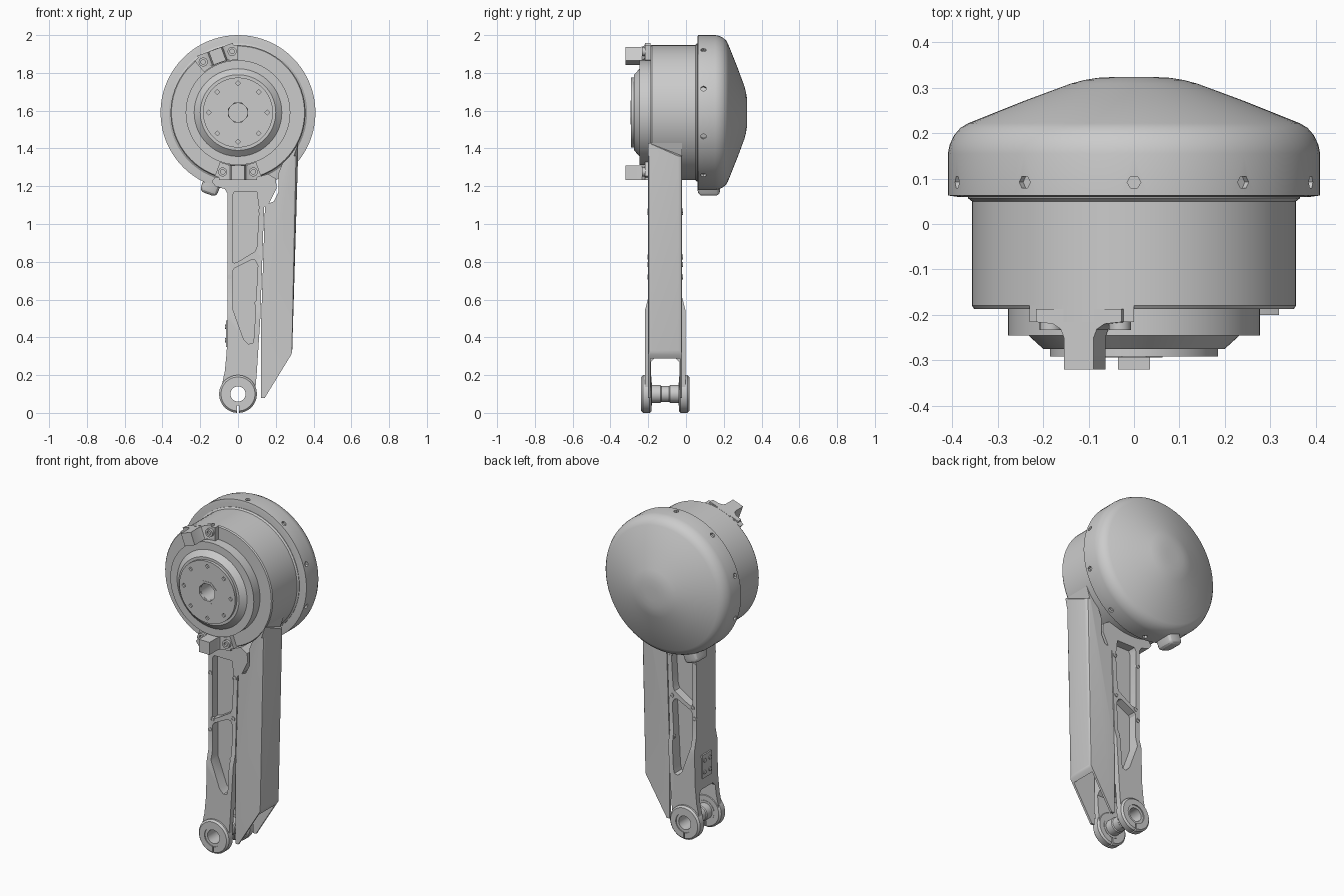
import bpy, bmesh
from math import sin, cos, pi, radians
from mathutils import Matrix, Vector

if "Cube" in bpy.data.objects:
    bpy.data.objects.remove(bpy.data.objects["Cube"])

HUB_Z, PIN_Z = 1.59, 0.1


def finish(name, bm, smooth=True):
    bmesh.ops.remove_doubles(bm, verts=bm.verts, dist=1e-5)
    bmesh.ops.recalc_face_normals(bm, faces=bm.faces)
    me = bpy.data.meshes.new(name)
    bm.to_mesh(me)
    bm.free()
    ob = bpy.data.objects.new(name, me)
    bpy.context.collection.objects.link(ob)
    if smooth:
        shade(ob)
    return ob


def activate(ob):
    bpy.ops.object.select_all(action='DESELECT')
    ob.select_set(True)
    bpy.context.view_layer.objects.active = ob


def shade(ob):
    activate(ob)
    bpy.ops.object.shade_smooth_by_angle(angle=radians(28))


def lathe(name, prof, cx=0, cz=0, seg=72, closed=False, turn=0):
    """Revolve (radius, y) points about an axis parallel to y."""
    bm = bmesh.new()
    rings = []
    for i in range(seg):
        a = 2 * pi * i / seg + turn
        rings.append([bm.verts.new((cx + r * cos(a), y, cz + r * sin(a))) for r, y in prof])
    n = len(prof)
    for i in range(seg):
        p, q = rings[i], rings[(i + 1) % seg]
        for j in range(n if closed else n - 1):
            k = (j + 1) % n
            bm.faces.new((p[j], p[k], q[k], q[j]))
    return finish(name, bm)


def prism(name, pts, a, b, axis='y', bevel=None, matrix=None):
    """Extrude a 2D outline between a and b along the given axis."""
    put = {'y': lambda u, v, w: (u, w, v), 'x': lambda u, v, w: (w, u, v),
           'z': lambda u, v, w: (u, v, w)}[axis]
    bm = bmesh.new()
    lo = [bm.verts.new(put(u, v, a)) for u, v in pts]
    hi = [bm.verts.new(put(u, v, b)) for u, v in pts]
    bm.faces.new(lo)
    bm.faces.new(hi[::-1])
    for i in range(len(pts)):
        j = (i + 1) % len(pts)
        bm.faces.new((lo[i], lo[j], hi[j], hi[i]))
    bmesh.ops.recalc_face_normals(bm, faces=bm.faces)
    if bevel:
        width, test = bevel
        bmesh.ops.bevel(bm, geom=[e for e in bm.edges if test(e)], offset=width,
                        segments=3, profile=0.5, affect='EDGES')
    if matrix:
        bm.transform(matrix)
    return finish(name, bm)


def box(name, x0, x1, y0, y1, z0, z1):
    return prism(name, [(x0, z0), (x1, z0), (x1, z1), (x0, z1)], y0, y1)


def boolean(ob, cutters, op='DIFFERENCE'):
    activate(ob)
    for c in cutters:
        m = ob.modifiers.new("cut", 'BOOLEAN')
        m.operation, m.object, m.solver = op, c, 'EXACT'
        bpy.ops.object.modifier_apply(modifier=m.name)
    shade(ob)


def discard(obs):
    for o in obs:
        bpy.data.objects.remove(o, do_unlink=True)


def arc(r, a0, a1, n, cx=0, cz=0):
    return [(cx + r * cos(radians(a0 + (a1 - a0) * i / n)),
             cz + r * sin(radians(a0 + (a1 - a0) * i / n))) for i in range(n + 1)]


# motor housing: stepped drum with a central socket
housing = lathe("motor_housing", [
    (0, -.15), (.05, -.15), (.05, -.28), (.062, -.292), (.185, -.292), (.185, -.275),
    (.2, -.275), (.232, -.246), (.277, -.246), (.277, -.187), (.352, -.187), (.357, -.18),
    (.357, .05), (.366, .057), (.366, .1), (0, .1)], cz=HUB_Z)
sockets = [lathe("c", [(0, -.31), (.013, -.31), (.013, -.28), (0, -.28)],
                 .155 * cos(k * pi / 4), HUB_Z + .155 * sin(k * pi / 4), seg=4)
           for k in range(8)]
boolean(housing, sockets)
discard(sockets)
lathe("socket_collar", [(.054, -.294), (.068, -.294), (.068, -.28), (.054, -.28)],
      cz=HUB_Z, seg=8, closed=True, turn=pi / 8)

# domed rear cap with ten side screw holes
cap = lathe("rear_cap", [
    (0, .06), (.39, .06), (.41, .063), (.41, .155), (.406, .175), (.396, .196), (.382, .212),
    (.365, .222), (.24, .272), (.14, .309), (.11, .317), (.08, .322), (.04, .324), (0, .324)],
    cz=HUB_Z, seg=80)
holes = []
for k in range(10):
    a = 2 * pi * k / 10
    m = Matrix.Translation((0, .092, HUB_Z)) @ Matrix.Rotation(a, 4, 'Y')
    holes.append(prism("c", arc(.015, 0, 300, 5), -.015, .015, 'z',
                       matrix=m @ Matrix.Translation((0, 0, .41))))
boolean(cap, holes)
discard(holes)

# small rounded cable boss under the cap
m = Matrix.Translation((0, 0, HUB_Z)) @ Matrix.Rotation(radians(20), 4, 'Y')
prism("cable_boss", [(-.05, -.46), (.045, -.46), (.045, -.37), (-.05, -.37)], .062, .18,
      bevel=(.025, lambda e: all(v.co.z < -.4 for v in e.verts)
             or abs(e.verts[0].co.z - e.verts[1].co.z) > .05), matrix=m)

# two stop tabs on the front rim: arc plate, flared prong, two bolts
stem = [(-.1, -.187), (-.1, -.216), (-.06, -.22), (-.042, -.232), (-.035, -.25), (-.035, -.32)]
for label, ang in (("upper", 110), ("lower", 270)):
    outline = arc(.279, ang - 20, ang + 20, 10, 0, HUB_Z) + arc(.358, ang + 20, ang - 20, 10, 0, HUB_Z)
    prism(label + "_stop_plate", outline, -.216, -.18)
    m = Matrix.Translation((0, 0, HUB_Z)) @ Matrix.Rotation(radians(90 - ang), 4, 'Y')
    prism(label + "_stop_prong", stem + [(-t, y) for t, y in stem[::-1]], .281, .356, 'z', matrix=m)
    for s in (-1, 1):
        a = radians(ang + 14.5 * s)
        lathe(label + "_stop_bolt", [(0, -.222), (.012, -.222), (.012, -.233), (.024, -.233),
                                     (.024, -.2), (0, -.2)],
              .325 * cos(a), HUB_Z + .325 * sin(a), seg=18)

# arm: front outline intersected with the forked side outline
front = arc(.09, 180, 360, 20, 0, PIN_Z) + [
    (.1, .22), (.118, .5), (.138, 1.09), (.165, 1.11), (.19, 1.16), (.205, 1.19), (.2, 1.24),
    (.16, 1.265), (.08, 1.242), (0, 1.235), (-.08, 1.242), (-.12, 1.25), (-.14, 1.225),
    (-.12, 1.2), (-.07, 1.185), (-.055, 1.16), (-.055, .5), (-.06, .32), (-.07, .22), (-.085, .15)]
half = [(.075, 0), (.075, .27), (.055, .29)]
outer = [(.09, 1.4), (.09, .61), (.108, .54), (.108, 0)]
side = half + [(-u, z) for u, z in half[::-1]] + [(-u, z) for u, z in outer[::-1]] + outer
arm = prism("arm", front, -.3, .1)
env = prism("c", [(u - .11, z) for u, z in side], -.5, .5, 'x')
boolean(arm, [env], 'INTERSECT')
upper = [(-.03, .79), (.0, .8), (.09, .855), (.1, .88), (.112, 1.08), (.105, 1.13), (.1, 1.17),
         (-.02, 1.17), (-.03, 1.15)]
lower = [(-.028, .55), (.03, .39), (.055, .365), (.078, .37), (.085, .4), (.105, .78),
         (.09, .808), (.07, .81), (-.02, .765), (-.028, .75)]
cuts = [prism("c", p, a, b) for p in (upper, lower) for a, b in ((-.3, -.15), (-.07, .1))]
bore = lathe("c", [(0, -.4), (.06, -.4), (.06, .2), (0, .2)], cz=PIN_Z, seg=40)
slit = box("c", -.004, .004, -.4, .2, -.05, .06)
boolean(arm, cuts + [bore, slit])

# clamp rings at the fork tips
for label, y0, y1 in (("front", -.238, -.182), ("rear", -.038, .018)):
    ring = lathe(label + "_clamp_ring", [
        (.056, y0), (.09, y0), (.1, y0 + .01), (.1, y1 - .01), (.09, y1), (.056, y1)],
        cz=PIN_Z, seg=48, closed=True)
    boolean(ring, [slit])
discard([env, bore, slit] + cuts)

# hollow pin with two thick shoulders
lathe("pin", [(.04, -.232), (.06, -.232), (.06, -.18), (.047, -.18), (.047, -.135), (.042, -.13),
              (.042, -.09), (.047, -.085), (.047, -.04), (.06, -.04), (.06, .012), (.04, .012)],
      cz=PIN_Z, seg=40, closed=True)

# arm face screws, front and back
for x, z in ((-.03, .785), (.108, .825), (.118, 1.07), (.1, .58), (-.044, 1.06), (-.044, .72)):
    for y, d in ((-.2, -1), (-.02, 1)):
        lathe("arm_screw", [(0, y + d * .001), (.007, y + d * .001), (.007, y + d * .004),
                            (.013, y + d * .004), (.013, y - d * .01), (0, y - d * .01)], x, z, seg=12)

# four-bolt plate on the outer side of the arm
prism("side_plate", [(-.155, .35), (-.065, .35), (-.065, .49), (-.155, .49)], -.064, -.045, 'x')
for y in (-.135, -.085):
    for z in (.385, .455):
        prism("side_plate_bolt", arc(.012, 0, 330, 11, y, z), -.069, -.06, 'x')

# hollow cover beside the arm, open towards the arm and at the slanted foot
cover = prism("cable_cover", [
    (.122, .08), (.142, .08), (.283, .31), (.287, .33), (.318, 1.36), (.319, 1.43), (.295, 1.39),
    (.27, 1.356), (.235, 1.321), (.215, 1.27), (.215, 1.17), (.19, 1.12), (.143, 1.1), (.123, .5)],
    -.2, -.02,
    bevel=(.022, lambda e: e.calc_length() > .8 and e.verts[0].co.x > .25 and e.verts[1].co.x > .25))
inner = prism("c", [(.05, 0), (.2, 0), (.266, .2), (.271, .33), (.3, 1.3), (.2, 1.25),
                    (.1, 1.08)], -.187, -.033)
boolean(cover, [inner])
discard([inner])
